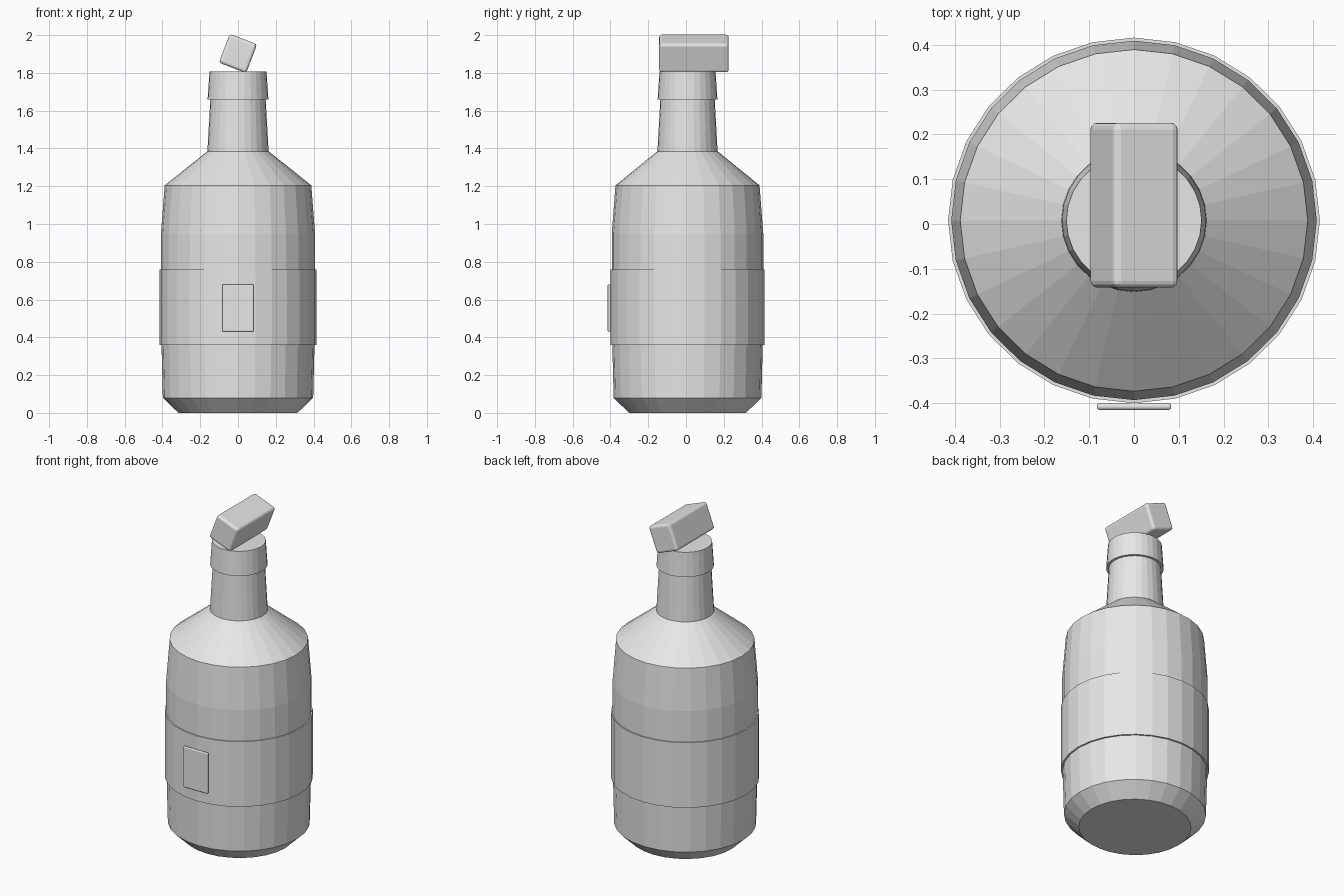
import bpy, bmesh, math

if "Cube" in bpy.data.objects:
    bpy.data.objects.remove(bpy.data.objects["Cube"])

SIDES = 28
CENTRE_Y = 0.008

grey = bpy.data.materials.new("plain grey")
grey.diffuse_color = (0.8, 0.8, 0.8, 1)
grey.use_nodes = True
grey.node_tree.nodes["Principled BSDF"].inputs["Base Color"].default_value = grey.diffuse_color


def finish(name, bm):
    bmesh.ops.recalc_face_normals(bm, faces=bm.faces)
    mesh = bpy.data.meshes.new(name)
    bm.to_mesh(mesh)
    bm.free()
    mesh.materials.append(grey)
    obj = bpy.data.objects.new(name, mesh)
    bpy.context.collection.objects.link(obj)
    return obj


def lathe(name, profile):
    """Stack of flat-sided rings (radius, z), capped at both ends."""
    bm = bmesh.new()
    rings = []
    for r, z in profile:
        rings.append([bm.verts.new((r * math.cos(a), 0.983 * r * math.sin(a) + CENTRE_Y, z))
                      for a in (2 * math.pi * i / SIDES for i in range(SIDES))])
    for low, high in zip(rings, rings[1:]):
        for i in range(SIDES):
            j = (i + 1) % SIDES
            bm.faces.new((low[i], low[j], high[j], high[i]))
    bm.faces.new(rings[0][::-1])
    bm.faces.new(rings[-1])
    return finish(name, bm)


def block(name, size, location, tilt=0, bevel=0.01):
    """Box with rounded edges, tilted about the y axis."""
    bm = bmesh.new()
    bmesh.ops.create_cube(bm, size=1)
    bmesh.ops.scale(bm, vec=size, verts=bm.verts)
    obj = finish(name, bm)
    obj.location = location
    obj.rotation_euler.y = math.radians(tilt)
    mod = obj.modifiers.new("rounded edges", 'BEVEL')
    mod.width = bevel
    mod.segments = 3
    return obj


# Bottle with chamfered foot, sloped shoulder and tapering neck
lathe("bottle_body", [(0.315, 0), (0.398, 0.08), (0.405, 0.36), (0.408, 0.76),
                      (0.408, 0.95), (0.388, 1.205), (0.162, 1.385), (0.146, 1.67)])
# Wide label band around the belly
lathe("label_band", [(0.415, 0.36), (0.415, 0.76)])
# Collar around the mouth
lathe("neck_collar", [(0.161, 1.66), (0.151, 1.807)])
# Small raised plate on the front of the band
block("front_plate", (0.166, 0.015, 0.25), (0, -0.4075, 0.555), bevel=0.006)
# Tilted block resting on the mouth
block("stopper_block", (0.155, 0.368, 0.163), (0, 0.042, 1.903), tilt=21, bevel=0.015)
